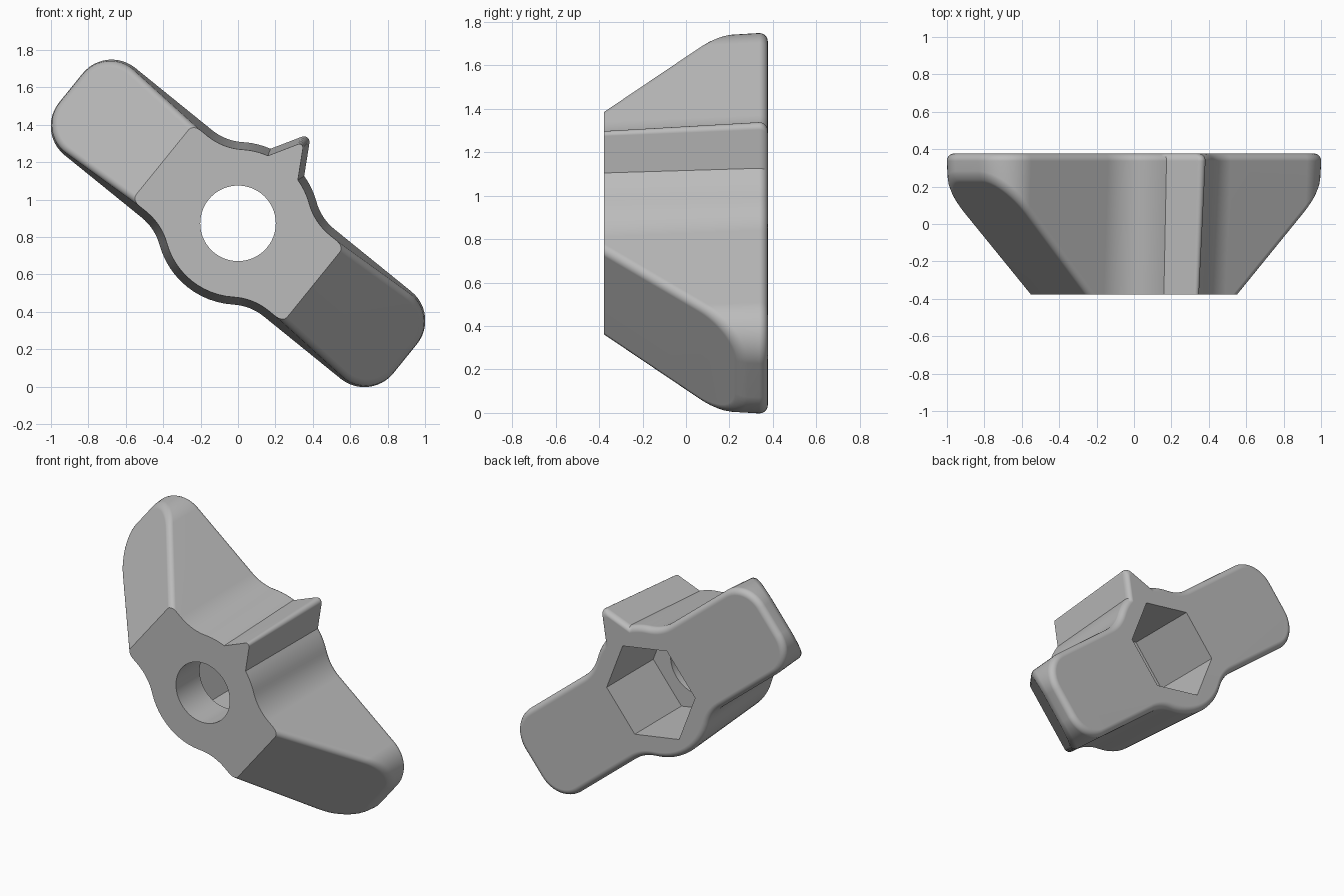
import bpy, bmesh
from math import sin, cos, asin, atan2, pi, radians, hypot
from mathutils import Matrix, Vector

old = bpy.data.objects.get("Cube")
if old:
    bpy.data.objects.remove(old, do_unlink=True)

HALF = 0.377      # half depth along y
ROUND = 0.04      # rim rounding and draft
WAIST = Vector((0.42, 0.586))   # centre of the concave blend
PLACE = Matrix.Translation((0, 0, 0.873)) @ Matrix.Rotation(radians(39), 4, 'Y')

grey = bpy.data.materials.new("plain grey")
grey.use_nodes = True
colour = (0.5, 0.5, 0.5, 1)
grey.diffuse_color = colour
grey.node_tree.nodes["Principled BSDF"].inputs["Base Color"].default_value = colour


def arc(cx, cy, r, start, end, steps):
    """Points on an arc, angles measured clockwise from the up axis."""
    angles = [start + (end - start) * i / steps for i in range(steps + 1)]
    return [(cx + r * sin(a), cy + r * cos(a)) for a in angles]


def quarter(d, pointer):
    """Quarter outline from the middle to the wing end, grown by d."""
    hub = 0.435 + d
    blend = atan2(WAIST.x, WAIST.y)
    pts, start = [], 0.0
    if pointer:
        peak, r = 0.62 + 1.5 * d, 0.03 + 0.25 * d
        pts += arc(0, peak - 2 * r, r, 0, radians(60), 4)
        start = asin(peak / 2 / hub) - radians(30)
    pts += arc(0, 0, hub, start, blend, 6)
    hollow = hypot(*WAIST) - hub
    pts += arc(*WAIST, hollow, pi + blend, pi, 8)[1:]
    pts += arc(0.95, 0.1, 0.2 + d, 0, pi / 2, 12)
    return pts


def outline(d):
    upper, lower = quarter(d, True), quarter(d, False)
    return (upper + [(u, -v) for u, v in reversed(lower)]
            + [(-u, -v) for u, v in lower[1:]]
            + [(-u, v) for u, v in reversed(upper[1:])])


def make_object(name, bm):
    bmesh.ops.recalc_face_normals(bm, faces=bm.faces)
    bmesh.ops.transform(bm, matrix=PLACE, verts=bm.verts)
    mesh = bpy.data.meshes.new(name)
    bm.to_mesh(mesh)
    bm.free()
    mesh.materials.append(grey)
    obj = bpy.data.objects.new(name, mesh)
    bpy.context.collection.objects.link(obj)
    return obj


def cutter(name, sides, radius, y0, y1):
    bm = bmesh.new()
    turn = Matrix.Translation((0, (y0 + y1) / 2, 0)) @ Matrix.Rotation(pi / 2, 4, 'X')
    bmesh.ops.create_cone(bm, cap_ends=True, segments=sides, radius1=radius,
                          radius2=radius, depth=y1 - y0, matrix=turn)
    obj = make_object(name, bm)
    obj.hide_render = True
    return obj


# Drafted body with a rounded back rim
bm = bmesh.new()
levels = [(-HALF, -ROUND)]
for i in range(6):
    t = i / 5 * pi / 2
    levels.append((HALF - ROUND + ROUND * sin(t), ROUND * (cos(t) - 1)))
rings = [[bm.verts.new((u, y, v)) for u, v in outline(d)] for y, d in levels]
for a, b in zip(rings, rings[1:]):
    for i in range(len(a)):
        bm.faces.new((a[i - 1], a[i], b[i], b[i - 1]))
bm.faces.new(rings[0])
bm.faces.new(rings[-1])
bmesh.ops.recalc_face_normals(bm, faces=bm.faces)

# Sloped front of each wing, with softened edges
for side in (1, -1):
    cut = bmesh.ops.bisect_plane(
        bm, geom=bm.verts[:] + bm.edges[:] + bm.faces[:], dist=1e-5,
        plane_co=(side * 0.52, -HALF, 0), plane_no=(side, -1, 0), clear_outer=True)
    rim = [e for e in cut["geom_cut"] if isinstance(e, bmesh.types.BMEdge)]
    bmesh.ops.holes_fill(bm, edges=rim, sides=0)
    bmesh.ops.recalc_face_normals(bm, faces=bm.faces)
    soft = [e for e in rim if max(v.co.y for v in e.verts) > -HALF + 0.001]
    bmesh.ops.bevel(bm, geom=soft, offset=0.035, offset_type='OFFSET', segments=4,
                    profile=0.5, affect='EDGES', clamp_overlap=False)
body = make_object("wing_knob", bm)

# Round through hole and hexagonal pocket in the back
bpy.context.view_layer.objects.active = body
body.select_set(True)
for tool in (cutter("hole_cutter", 64, 0.202, -0.6, 0.6),
             cutter("pocket_cutter", 6, 0.336, HALF - 0.5, 0.6)):
    mod = body.modifiers.new(tool.name, 'BOOLEAN')
    mod.operation = 'DIFFERENCE'
    mod.solver = 'EXACT'
    mod.object = tool
    bpy.ops.object.modifier_apply(modifier=mod.name)
    bpy.data.objects.remove(tool, do_unlink=True)

bpy.ops.object.shade_smooth_by_angle(angle=radians(28))
weighted = body.modifiers.new("even_shading", 'WEIGHTED_NORMAL')
weighted.keep_sharp = True
